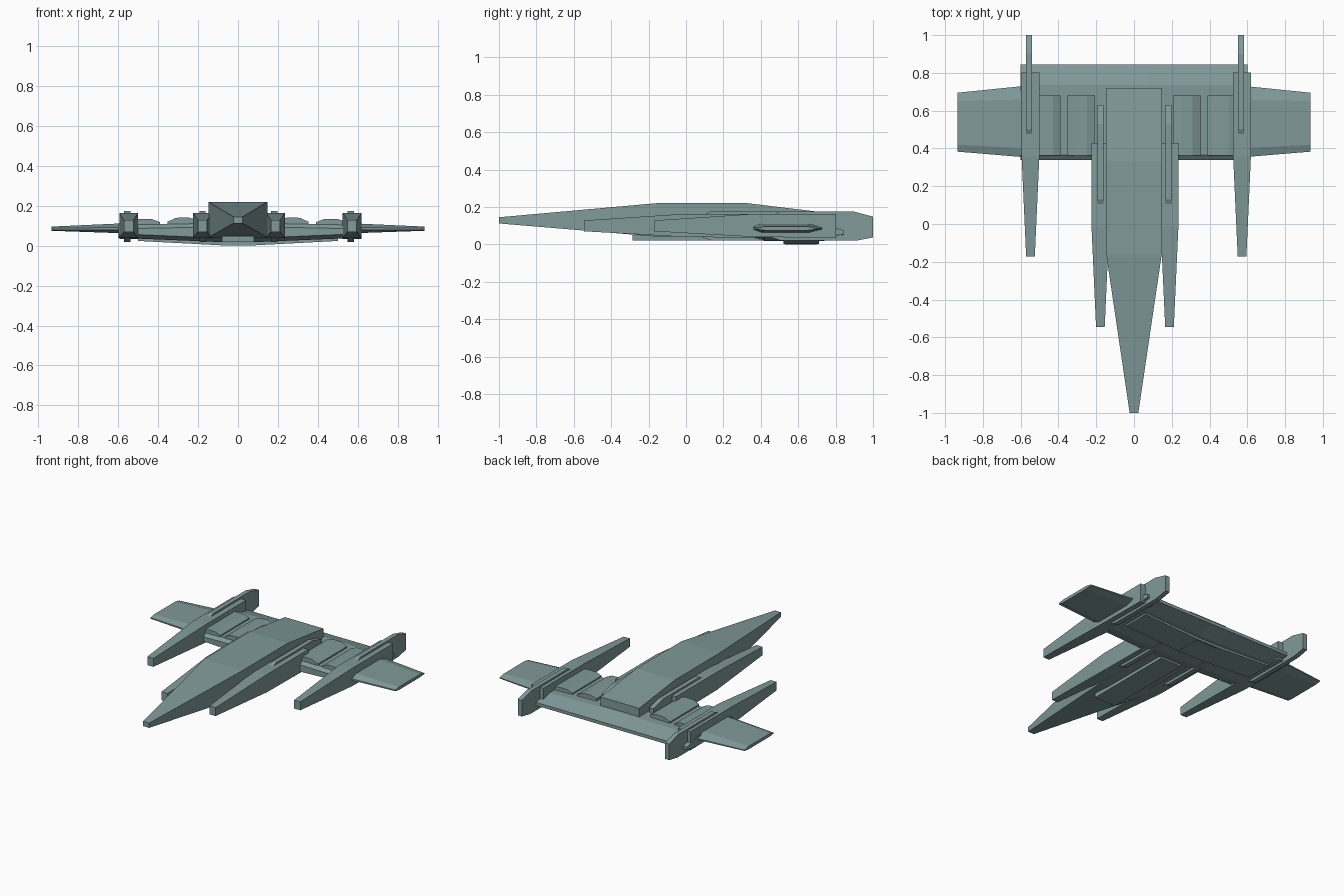
import bpy, bmesh

cube = bpy.data.objects.get("Cube")
if cube:
    bpy.data.objects.remove(cube, do_unlink=True)

hull = bpy.data.materials.new("hull grey teal")
hull.use_nodes = True
COLOUR = (0.22, 0.32, 0.32, 1)
hull.diffuse_color = COLOUR
hull.node_tree.nodes["Principled BSDF"].inputs["Base Color"].default_value = COLOUR


def loft(name, rings):
    """Skin equal-length rings of points into a closed flat-faced solid."""
    bm = bmesh.new()
    loops = [[bm.verts.new(p) for p in ring] for ring in rings]
    n = len(loops[0])
    for a, b in zip(loops, loops[1:]):
        for i in range(n):
            j = (i + 1) % n
            bm.faces.new((a[i], a[j], b[j], b[i]))
    bm.faces.new(loops[0])
    bm.faces.new(loops[-1])
    bmesh.ops.recalc_face_normals(bm, faces=bm.faces)
    mesh = bpy.data.meshes.new(name)
    bm.to_mesh(mesh)
    bm.free()
    mesh.materials.append(hull)
    obj = bpy.data.objects.new(name, mesh)
    bpy.context.collection.objects.link(obj)
    return obj


def beam(name, cx, stations):
    """Rectangular sections along y: (y, half width, bottom, top)."""
    return loft(name, [[(cx - w, y, lo), (cx + w, y, lo), (cx + w, y, hi), (cx - w, y, hi)]
                       for y, w, lo, hi in stations])


def across(name, sections):
    """Sections along x: (x, [(y, z), ...])."""
    return loft(name, [[(x, y, z) for y, z in prof] for x, prof in sections])


def pod(name, cx, y):
    beam(name, cx, [(y, 0.023, 0.07, 0.128), (y + 0.53, 0.047, 0.04, 0.163),
                    (y + 0.975, 0.047, 0.035, 0.163)])


def fin(name, cx, y):
    prof = [(y, 0.04), (y + 0.06, 0.02), (y + 0.46, 0.02), (y + 0.55, 0.037),
            (y + 0.55, 0.148), (y + 0.45, 0.175), (y + 0.05, 0.175), (y, 0.15)]
    across(name, [(cx - 0.016, prof), (cx + 0.016, prof)])


# Long tapered fuselage and its belly plate
beam("fuselage", 0, [(-1, 0.023, 0.112, 0.145), (-0.16, 0.147, 0.042, 0.22),
                     (0.33, 0.147, 0.04, 0.22), (0.72, 0.147, 0.04, 0.173)])
beam("belly_plate", 0, [(-0.285, 0.08, 0.02, 0.05), (0.36, 0.08, 0.02, 0.05)])


# Centre wing with a shallow keel
def centre_profile(low, high):
    return [(0.34, low + 0.02), (0.42, low), (0.735, low), (0.845, 0.053),
            (0.845, 0.075), (0.735, high), (0.365, high), (0.34, high - 0.02)]


across("centre_wing", [(-0.6, centre_profile(0.04, 0.105)), (-0.08, centre_profile(0.018, 0.115)),
                       (0.08, centre_profile(0.018, 0.115)), (0.6, centre_profile(0.04, 0.105))])


# Panel beneath the centre wing
def panel_profile(low):
    return [(0.52, low), (0.71, low), (0.71, low + 0.03), (0.52, low + 0.03)]


across("underside_panel", [(-0.5, panel_profile(0.024)), (-0.08, panel_profile(0.002)),
                           (0.08, panel_profile(0.002)), (0.5, panel_profile(0.024))])
beam("keel_strip", 0, [(0.53, 0.08, 0, 0.02), (0.7, 0.08, 0, 0.02)])

# Pods with fins running through them
for side, inner, outer, inner_fin, outer_fin in (("left", 0.188, 0.572, 0.182, 0.566),
                                                 ("right", -0.178, -0.548, -0.178, -0.556)):
    pod(side + "_inner_pod", inner, -0.545)
    pod(side + "_outer_pod", outer, -0.172)
    fin(side + "_inner_fin", inner_fin, 0.08)
    fin(side + "_outer_fin", outer_fin, 0.45)

# Outer wings and ridged top housings, both sides
for side, s in (("left", 1), ("right", -1)):
    root = [(0.352, 0.08), (0.4, 0.062), (0.66, 0.062), (0.733, 0.08),
            (0.733, 0.09), (0.66, 0.113), (0.4, 0.113), (0.352, 0.092)]
    tip = [(0.383, 0.08), (0.42, 0.075), (0.65, 0.075), (0.695, 0.08),
           (0.695, 0.086), (0.65, 0.096), (0.42, 0.096), (0.383, 0.088)]
    across(side + "_wing", [(s * 0.56, root), (s * 0.934, tip)])
    for label, ridge in (("inner", [(0.206, 0.13), (0.25, 0.142), (0.31, 0.14), (0.354, 0.12)]),
                         ("outer", [(0.39, 0.118), (0.43, 0.133), (0.5, 0.133), (0.53, 0.125)])):
        ring = [(s * ridge[0][0], 0.09)] + [(s * x, z) for x, z in ridge] + [(s * ridge[-1][0], 0.09)]
        loft(side + "_" + label + "_housing", [[(x, y, z) for x, z in ring] for y in (0.363, 0.68)])
